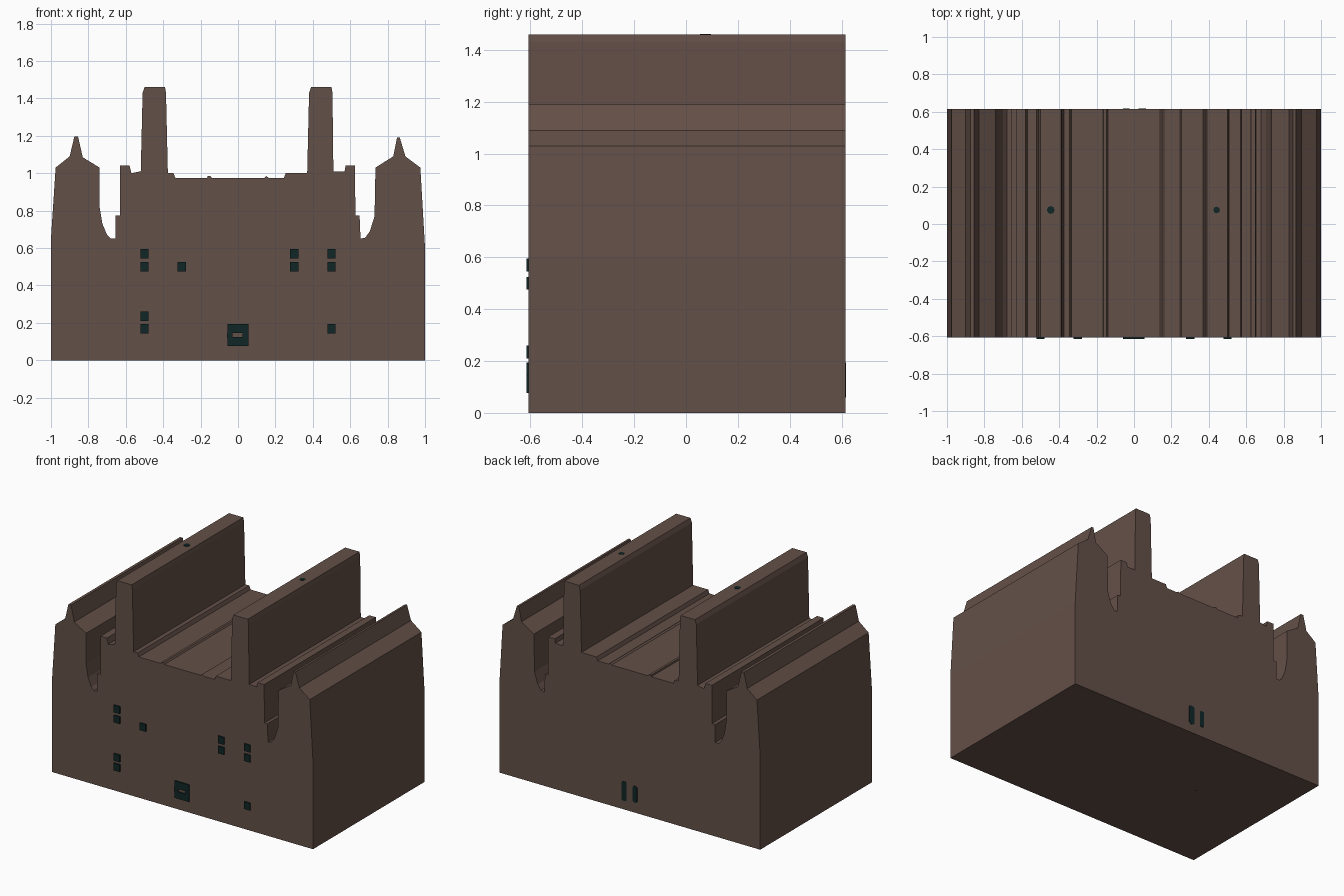
import bpy, bmesh, math

if "Cube" in bpy.data.objects:
    bpy.data.objects.remove(bpy.data.objects["Cube"])

Y_FRONT, Y_BACK = -0.607, 0.616


def material(name, rgb):
    m = bpy.data.materials.new(name)
    m.diffuse_color = (*rgb, 1)
    m.use_nodes = True
    m.node_tree.nodes["Principled BSDF"].inputs["Base Color"].default_value = m.diffuse_color
    return m


brown = material("brown stone", (0.127, 0.080, 0.065))
dark = material("dark teal opening", (0.005, 0.019, 0.019))


def prism(name, points, y0, y1, mat):
    """Extrude an x-z outline from y0 to y1."""
    bm = bmesh.new()
    face = bm.faces.new([bm.verts.new((x, y0, z)) for x, z in points])
    ext = bmesh.ops.extrude_face_region(bm, geom=[face])["geom"]
    moved = [v for v in ext if isinstance(v, bmesh.types.BMVert)]
    bmesh.ops.translate(bm, verts=moved, vec=(0, y1 - y0, 0))
    bmesh.ops.recalc_face_normals(bm, faces=bm.faces)
    me = bpy.data.meshes.new(name)
    bm.to_mesh(me)
    bm.free()
    me.materials.append(mat)
    ob = bpy.data.objects.new(name, me)
    bpy.context.collection.objects.link(ob)
    return ob


def rect(x0, x1, z0, z1):
    return [(x0, z0), (x1, z0), (x1, z1), (x0, z1)]


def disc(name, x, y, z, radius, depth, sides=8):
    bpy.ops.mesh.primitive_cylinder_add(vertices=sides, radius=radius,
                                        depth=depth, location=(x, y, z))
    ob = bpy.context.object
    ob.name = name
    ob.data.materials.append(dark)


# Castle body: skyline silhouette, left and right halves differ slightly
left = [(-1, 0), (-1, .65), (-.975, 1.03), (-.9, 1.09), (-.875, 1.195),
        (-.855, 1.195), (-.83, 1.085), (-.74, 1.03), (-.74, .82),
        (-.725, .73), (-.70, .67), (-.68, .65), (-.655, .65),
        (-.655, .775), (-.63, .775), (-.63, 1.04), (-.58, 1.04),
        (-.57, 1.0), (-.52, 1.01), (-.51, 1.43), (-.5, 1.46),
        (-.39, 1.46), (-.385, 1.43), (-.375, 1.0), (-.345, 1.0),
        (-.335, .975), (-.165, .975), (-.163, .985), (-.147, .985),
        (-.14, .975)]
right = [(.14, .975), (.15, .985), (.165, .975), (.245, .975), (.255, 1.0),
         (.37, 1.0), (.38, 1.43), (.39, 1.46), (.5, 1.46), (.505, 1.43),
         (.51, 1.01), (.57, 1.01), (.575, 1.04), (.625, 1.04), (.628, .775),
         (.65, .775), (.655, .65), (.68, .655), (.705, .69), (.73, .77),
         (.735, 1.03), (.83, 1.09), (.85, 1.19), (.865, 1.19), (.895, 1.09),
         (.975, 1.03), (1, .6), (1, 0)]
prism("castle_body", left + right, Y_FRONT, Y_BACK, brown)

# Front windows
windows = [(-.5, .57), (-.5, .5), (-.3, .5), (.3, .57), (.3, .5),
           (.5, .57), (.5, .5), (-.5, .235), (-.5, .168), (.5, .168)]
for x, z in windows:
    prism("window", rect(x - .0225, x + .0225, z - .025, z + .025),
          -.616, Y_FRONT, dark)

# Front doorway: a dark frame around a small light gap
for box in [(-.055, .055, .145, .195), (-.055, .055, .077, .125),
            (-.06, -.03, .12, .145), (.025, .055, .125, .145)]:
    prism("doorway", rect(*box), -.616, Y_FRONT, dark)

# Back slots with chamfered ends
for x, w, z0, z1 in [(.043, .02, .06, .195), (-.041, .017, .07, .185)]:
    c = w * .5
    prism("back_slot",
          [(x - c, z0), (x + c, z0), (x + w, z0 + c), (x + w, z1 - c),
           (x + c, z1), (x - c, z1), (x - w, z1 - c), (x - w, z0 + c)],
          Y_BACK, .618, dark)

# Small spots on the tower tops and under the base
disc("tower_spot", -.445, .075, 1.46, .021, .004)
disc("tower_spot", .442, .075, 1.46, .018, .004)
disc("base_spot", -.445, .075, .0, .006, .002)
